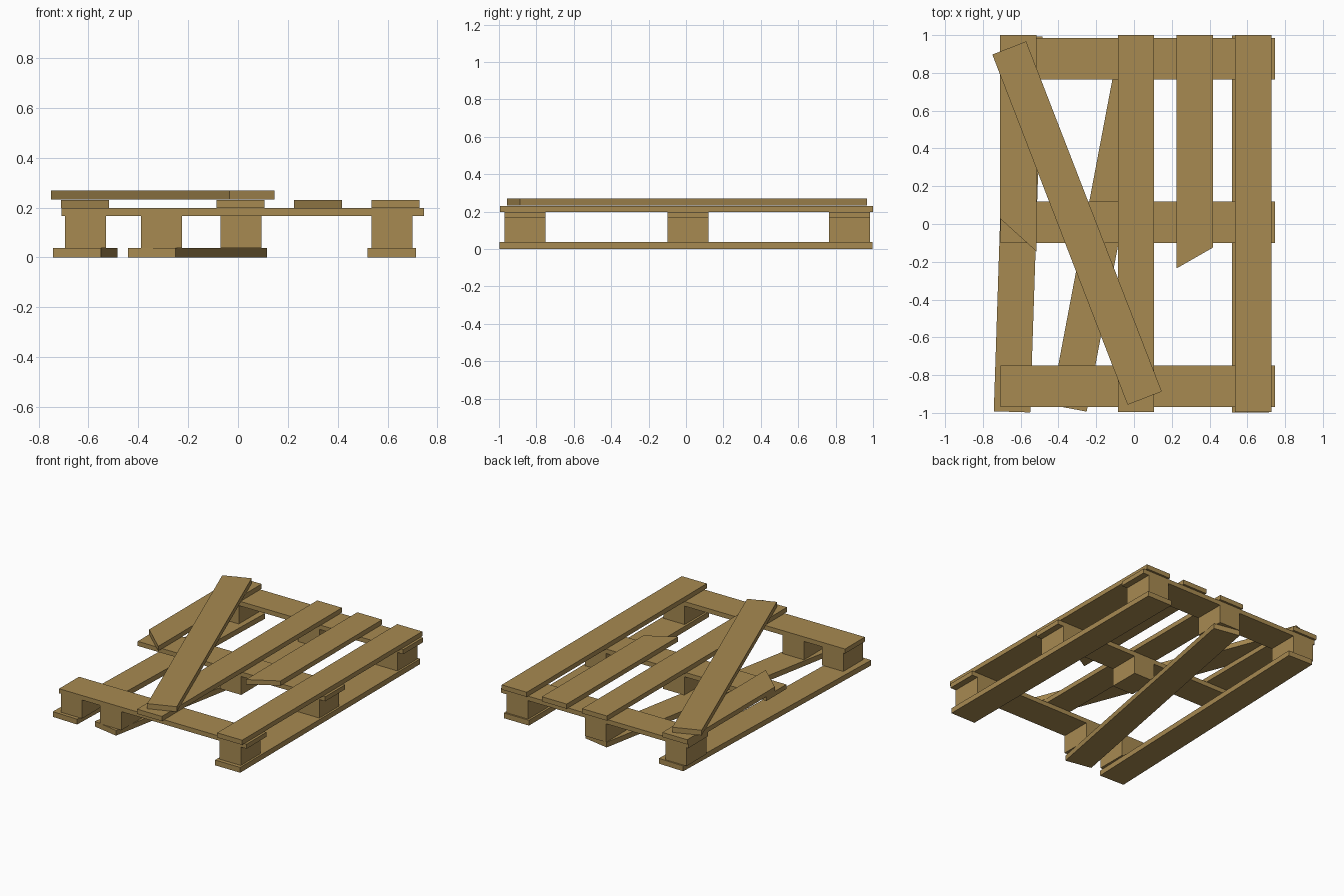
import bpy, bmesh, math

if "Cube" in bpy.data.objects:
    bpy.data.objects.remove(bpy.data.objects["Cube"])

wood = bpy.data.materials.new("pale_brown_wood")
wood.diffuse_color = (0.39, 0.255, 0.083, 1)
wood.use_nodes = True
wood.node_tree.nodes["Principled BSDF"].inputs["Base Color"].default_value = wood.diffuse_color


def plank(name, outline, z0, z1):
    """Extrude a flat counter-clockwise outline from z0 up to z1."""
    bm = bmesh.new()
    low = [bm.verts.new((x, y, z0)) for x, y in outline]
    high = [bm.verts.new((x, y, z1)) for x, y in outline]
    bm.faces.new(low[::-1])
    bm.faces.new(high)
    n = len(outline)
    for i in range(n):
        j = (i + 1) % n
        bm.faces.new((low[i], low[j], high[j], high[i]))
    mesh = bpy.data.meshes.new(name)
    bm.to_mesh(mesh)
    bm.free()
    mesh.materials.append(wood)
    obj = bpy.data.objects.new(name, mesh)
    bpy.context.collection.objects.link(obj)
    return obj


def rect(x0, x1, y0, y1):
    return [(x0, y0), (x1, y0), (x1, y1), (x0, y1)]


def turned(cx, cy, width, length, angle):
    """Rectangle along y, leaning towards +x by the angle."""
    c, s = math.cos(angle), math.sin(angle)
    return [(cx + x * c + y * s, cy - x * s + y * c)
            for x, y in rect(-width / 2, width / 2, -length / 2, length / 2)]


# Height of each layer
Z_BOTTOM, Z_BLOCK, Z_CROSS, Z_TOP, Z_LOOSE = 0.037, 0.166, 0.198, 0.231, 0.269

# Bottom runners, two of them knocked askew
plank("left_bottom_board", turned(-0.613, 0, 0.193, 1.99, 0.033), 0, Z_BOTTOM)
plank("middle_bottom_board", turned(-0.162, -0.005, 0.193, 1.975, 0.187), 0, Z_BOTTOM)
plank("right_bottom_board", rect(0.52, 0.715, -0.997, 0.997), 0, Z_BOTTOM)

# Spacer blocks under each cross board (the left middle one is missing)
rows = {"front": (-0.97, -0.75, (-0.612, -0.307, 0.618)),
        "middle": (-0.10, 0.12, (0.012, 0.618)),
        "back": (0.765, 0.985, (-0.612, 0.012, 0.618))}
for row, (y0, y1, centres) in rows.items():
    for i, x in enumerate(centres):
        plank(f"{row}_block_{i + 1}", rect(x - 0.083, x + 0.083, y0, y1), Z_BOTTOM, Z_BLOCK)
    plank(f"{row}_cross_board", rect(-0.708, 0.746, y0, y1), Z_BLOCK, Z_CROSS)

# Top boards, two of them snapped at a slant
plank("broken_left_top_board",
      [(-0.71, 0.03), (-0.517, -0.145), (-0.517, 1), (-0.71, 1)], Z_CROSS, Z_TOP)
plank("middle_top_board", rect(-0.086, 0.106, -0.995, 1), Z_CROSS, Z_TOP)
plank("broken_right_top_board",
      [(0.225, -0.235), (0.418, -0.125), (0.418, 1), (0.225, 1)], Z_CROSS, Z_TOP)
plank("right_top_board", rect(0.535, 0.729, -0.995, 1), Z_CROSS, Z_TOP)

# Loose board lying diagonally on top
plank("loose_diagonal_board",
      [(-0.034, -0.957), (0.147, -0.887), (-0.571, 0.967), (-0.75, 0.897)],
      Z_TOP + 0.002, Z_LOOSE)
